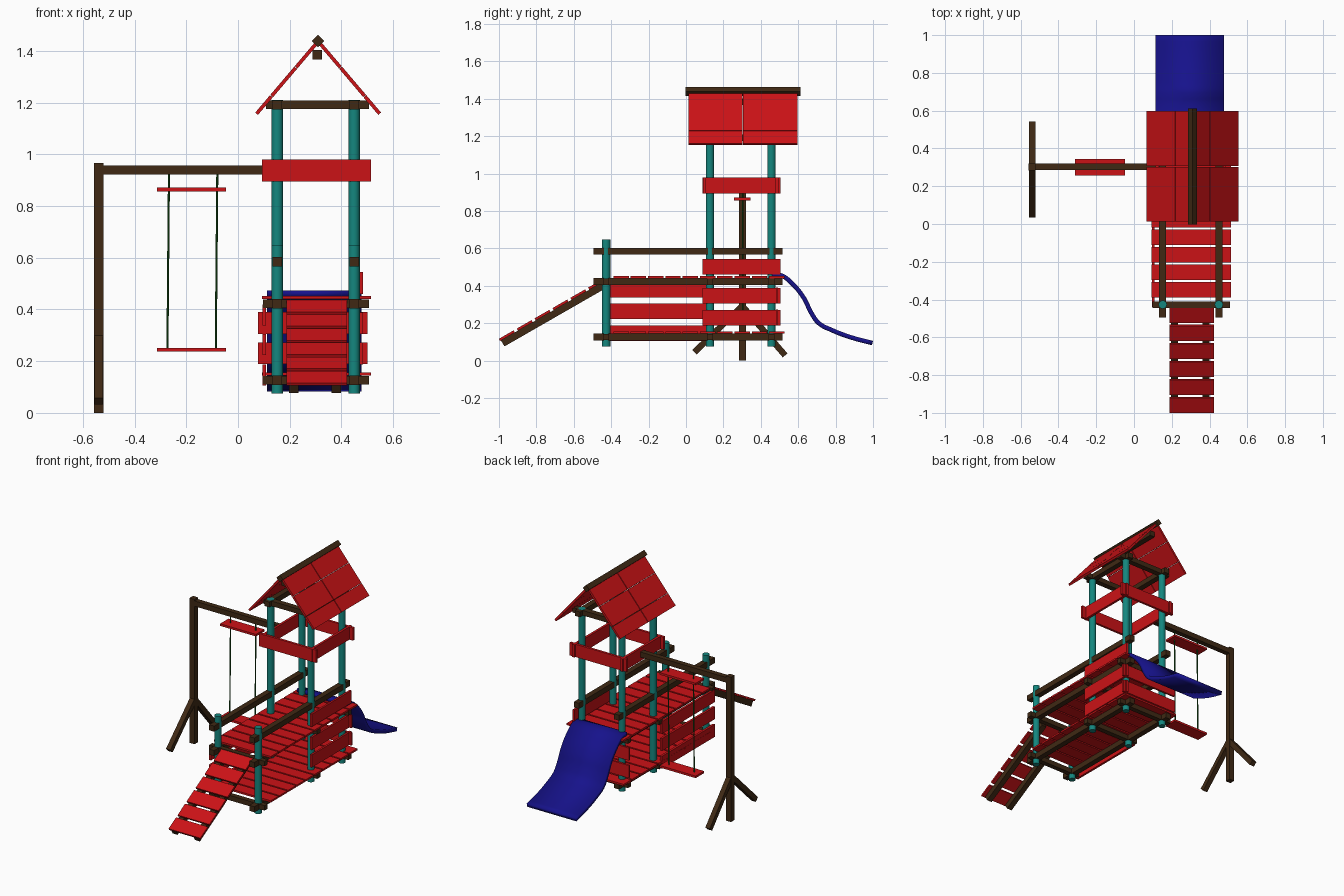
import bpy, math
from mathutils import Vector

if "Cube" in bpy.data.objects:
    bpy.data.objects.remove(bpy.data.objects["Cube"])


def material(name, rgb):
    m = bpy.data.materials.new(name)
    m.diffuse_color = (*rgb, 1)
    m.use_nodes = True
    m.node_tree.nodes["Principled BSDF"].inputs["Base Color"].default_value = m.diffuse_color
    return m


RED = material("red_paint", (0.6, 0.006, 0.008))
BROWN = material("brown_timber", (0.05, 0.022, 0.007))
TEAL = material("teal_paint", (0.007, 0.24, 0.21))
BLUE = material("blue_plastic", (0.008, 0.006, 0.26))
GREEN = material("green_rope", (0.01, 0.1, 0.01))


def box(name, center, size, mat, rot=(0, 0, 0)):
    bpy.ops.mesh.primitive_cube_add(size=1, location=center, rotation=rot)
    o = bpy.context.object
    o.name = name
    o.scale = size
    o.data.materials.append(mat)
    return o


def span(name, x, y, z, mat):
    """Box from (min, max) pairs."""
    ends = (x, y, z)
    return box(name, [(a + b) / 2 for a, b in ends], [b - a for a, b in ends], mat)


def rod(name, p, q, r, mat, sides=16):
    p, q = Vector(p), Vector(q)
    d = q - p
    bpy.ops.mesh.primitive_cylinder_add(vertices=sides, radius=r, depth=d.length, location=(p + q) / 2,
                                        rotation=d.to_track_quat('Z', 'Y').to_euler())
    o = bpy.context.object
    o.name = name
    o.data.materials.append(mat)
    bpy.ops.object.shade_smooth_by_angle(angle=math.radians(40))
    return o


def sloped(name, x, p, q, w, mat):
    """Square timber in a plane of constant x, from p=(y, z) to q=(y, z)."""
    dy, dz = q[0] - p[0], q[1] - p[1]
    return box(name, (x, (p[0] + q[0]) / 2, (p[1] + q[1]) / 2),
               (w, math.hypot(dy, dz), w), mat, (math.atan2(dz, dy), 0, 0))


PX = (0.152, 0.449)            # post columns in x
PY = (-0.427, 0.128, 0.457)    # post rows in y
B = 0.0185                     # half a timber

# round posts
for x in PX:
    for y in PY:
        rod("post", (x, y, 0.075), (x, y, 0.647 if y < 0 else 1.21), 0.022, TEAL)

# long floor beams and handrails
for x in PX:
    for z in (0.126, 0.422, 0.585):
        span("handrail" if z > 0.5 else "floor_beam", (x - B, x + B), (-0.495, 0.516), (z - B, z + B), BROWN)
    span("roof_side_beam", (x - B, x + B), (0.088, 0.505), (1.174, 1.209), BROWN)

# cross beams
for y in PY:
    for z in (0.126, 0.422):
        span("cross_beam", (0.097, 0.507), (y - 0.0165, y + 0.0165), (z - 0.0165, z + 0.0165), BROWN)
    if y > 0:
        span("roof_cross_beam", (0.108, 0.507), (y - B, y + B), (1.175, 1.208), BROWN)

# two plank floors
for z in (0.144, 0.440):
    for k in range(10):
        y = -0.347 + 0.0925 * k
        span("floor_plank", (0.093, 0.514), (y - 0.041, y + 0.041), (z, z + 0.012), RED)

# rail boards round the tower top
for y in (0.098, 0.487):
    span("tower_rail_board", (0.093, 0.514), (y - 0.008, y + 0.008), (0.894, 0.979), RED)
for x in (0.122, 0.479):
    span("tower_rail_side_board", (x - 0.008, x + 0.008), (0.088, 0.505), (0.894, 0.979), RED)

# wall boards: right side, back and left side
for z in (0.46, 0.305, 0.188):
    span("right_wall_board", (0.471, 0.484), (0.088, 0.505), (z, z + 0.084), RED)
for z in (0.306, 0.189):
    span("back_wall_board", (0.077, 0.5), (0.48, 0.493), (z, z + 0.084), RED)
for z in (0.337, 0.223, 0.105):
    span("left_wall_board", (0.094, 0.109), (-0.44, 0.12), (z, z + 0.083), RED)

# pitched plank roof
RX, RZ = 0.31, 1.437
slope = math.atan2(0.28, 0.238)
length = math.hypot(0.28, 0.238)
for side in (-1, 1):
    for a, b in ((0.0, 0.36), (0.365, 0.755), (0.76, 1.0)):
        t = (a + b) / 2
        for y0, y1 in ((0.013, 0.301), (0.306, 0.597)):
            box("roof_plank", (RX + side * 0.238 * t, (y0 + y1) / 2, RZ - 0.28 * t),
                ((b - a) * length, y1 - y0, 0.014), RED, (0, side * slope, 0))
box("ridge_cap", (RX, 0.305, 1.438), (0.034, 0.615, 0.034), BROWN, (0, math.pi / 4, 0))
box("ridge_beam", (0.307, 0.297, 1.385), (0.037, 0.5, 0.035), BROWN)

# entry ramp
P, Q = (-0.98, 0.092), (-0.44, 0.402)
for x in (0.215, 0.38):
    sloped("ramp_stringer", x, P, Q, 0.037, BROWN)
ang = math.atan2(Q[1] - P[1], Q[0] - P[0])
for k in range(6):
    y = -0.958 + 0.0955 * k
    z = P[1] + (y - P[0]) * math.tan(ang) + 0.025 / math.cos(ang)
    box("ramp_plank", (0.305, y, z), (0.235, 0.091, 0.013), RED, (ang, 0, 0))

# slide: curved ribbon with thickness
path = [(0.46, 0.462), (0.51, 0.455), (0.57, 0.41), (0.63, 0.335), (0.67, 0.255),
        (0.71, 0.2), (0.78, 0.163), (0.88, 0.125), (0.997, 0.094)]
curve = bpy.data.curves.new("slide_path", 'CURVE')
curve.dimensions = '3D'
curve.resolution_u = 4
sp = curve.splines.new('BEZIER')
sp.bezier_points.add(len(path) - 1)
for bp, (y, z) in zip(sp.bezier_points, path):
    bp.co = (0.113, y, z)
    bp.handle_left_type = bp.handle_right_type = 'AUTO'
tmp = bpy.data.objects.new("slide_path", curve)
bpy.context.collection.objects.link(tmp)
line = [v.co.copy() for v in tmp.to_mesh().vertices]
bpy.data.objects.remove(tmp)
n = len(line)
mesh = bpy.data.meshes.new("slide")
mesh.from_pydata(line + [p + Vector((0.364, 0, 0)) for p in line], [],
                 [(i, n + i, n + i + 1, i + 1) for i in range(n - 1)])
slide = bpy.data.objects.new("slide", mesh)
bpy.context.collection.objects.link(slide)
mesh.materials.append(BLUE)
solid = slide.modifiers.new("thickness", 'SOLIDIFY')
solid.thickness = 0.024
solid.offset = 0
bpy.ops.object.select_all(action='DESELECT')
slide.select_set(True)
bpy.context.view_layer.objects.active = slide
bpy.ops.object.shade_smooth_by_angle(angle=math.radians(40))

# swing frame
SX, SY = -0.539, 0.303
span("swing_post", (SX - B, SX + B), (SY - B, SY + B), (0, 0.967), BROWN)
span("swing_beam", (-0.555, 0.115), (SY - 0.017, SY + 0.017), (0.921, 0.956), BROWN)
sloped("swing_brace_front", SX, (SY, 0.295), (0.045, 0.045), 0.033, BROWN)
sloped("swing_brace_back", SX, (SY, 0.29), (0.53, 0.028), 0.033, BROWN)

# swing seat, spreader and ropes
for name, z in (("swing_seat", 0.244), ("swing_spreader", 0.864)):
    box(name, (-0.18, 0.301, z), (0.266, 0.088, 0.014), RED)
for top, bottom in ((-0.267, -0.273), (-0.08, -0.086)):
    rod("swing_rope", (bottom, SY, 0.24), (top, SY, 0.925), 0.004, GREEN, 8)
